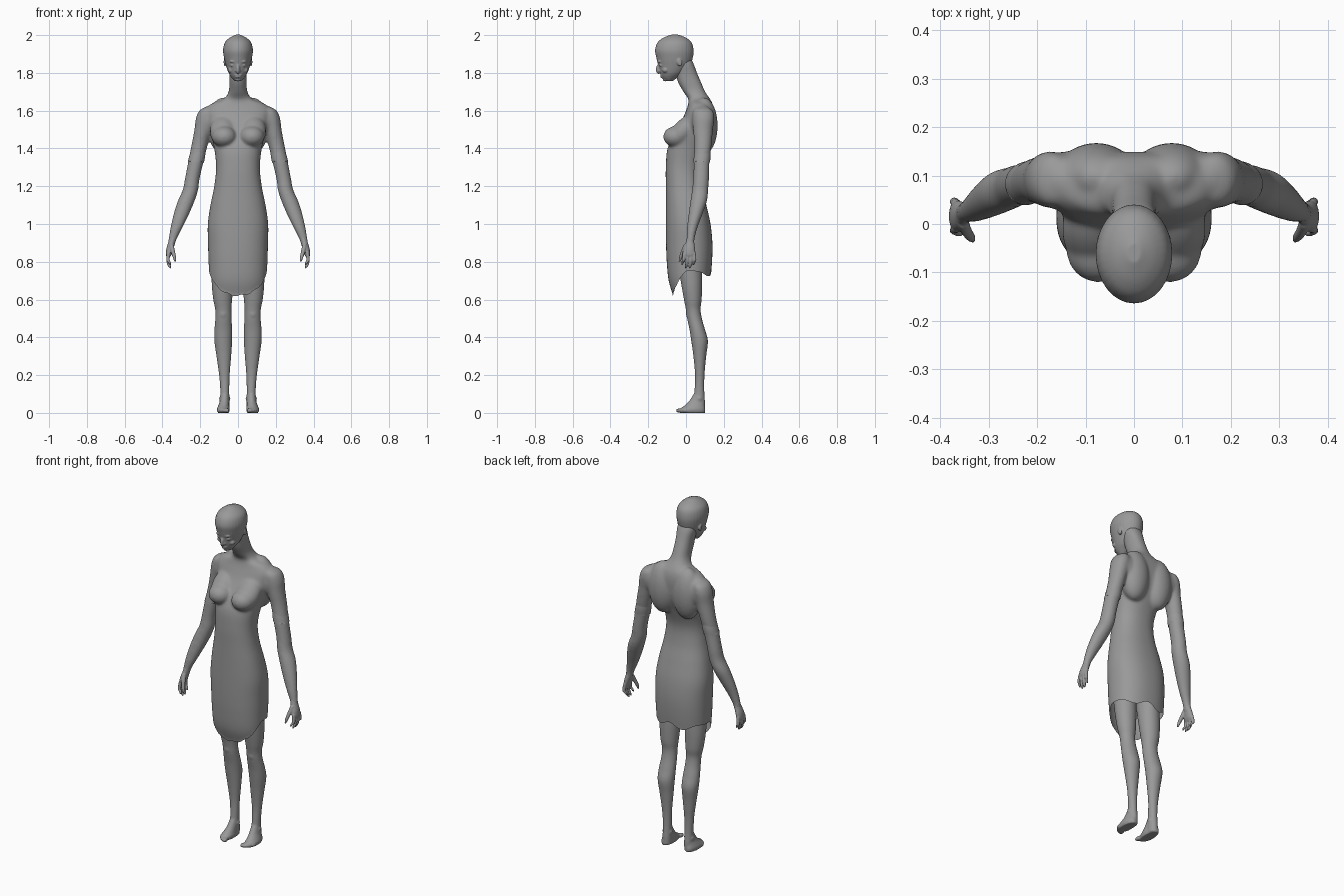
import bpy, bmesh
from math import cos, sin, pi, copysign
from mathutils import Matrix

grey = bpy.data.materials.new("dark_grey")
grey.diffuse_color = (.32, .32, .32, 1)


def catmull(rows, steps=5):
    """Smoothly resample rows of numbers."""
    out = []
    for i in range(len(rows) - 1):
        p0, p1 = rows[max(i - 1, 0)], rows[i]
        p2, p3 = rows[i + 1], rows[min(i + 2, len(rows) - 1)]
        for k in range(steps):
            t = k / steps
            out.append([0.5 * (2 * b + (c - a) * t + (2 * a - 5 * b + 4 * c - d) * t * t
                               + (3 * b - a - 3 * c + d) * t ** 3)
                        for a, b, c, d in zip(p0, p1, p2, p3)])
    out.append(list(rows[-1]))
    return out


def loft(bm, rows, side=1, n=2.0, segs=32, caps=True):
    """Stack rounded rings (z, cx, cy, rx, ry)."""
    rings = []
    for z, cx, cy, rx, ry in catmull(rows):
        ring = []
        for k in range(segs):
            c, s = cos(2 * pi * k / segs), sin(2 * pi * k / segs)
            x = cx + rx * copysign(abs(c) ** (2 / n), c)
            y = cy + ry * copysign(abs(s) ** (2 / n), s)
            ring.append(bm.verts.new((side * x, y, z)))
        rings.append(ring)
    for a, b in zip(rings, rings[1:]):
        for k in range(segs):
            j = (k + 1) % segs
            bm.faces.new((a[k], a[j], b[j], b[k]))
    if caps:
        bm.faces.new(rings[0])
        bm.faces.new(rings[-1])


def span(rows):
    """Turn (z, half width, front y, back y) into centred rings."""
    return [(z, 0, (f + b) / 2, w, (b - f) / 2) for z, w, f, b in rows]


def blob(bm, loc, size, tilt=0):
    m = Matrix.Translation(loc) @ Matrix.Rotation(tilt, 4, 'X') @ Matrix.Diagonal((*size, 1))
    bmesh.ops.create_uvsphere(bm, u_segments=24, v_segments=16, radius=1, matrix=m)


def finish(name, bm, voxel=None, smooth=4):
    bmesh.ops.recalc_face_normals(bm, faces=bm.faces)
    me = bpy.data.meshes.new(name)
    bm.to_mesh(me)
    bm.free()
    ob = bpy.data.objects.new(name, me)
    bpy.context.collection.objects.link(ob)
    if voxel:
        r = ob.modifiers.new("blend", 'REMESH')
        r.mode, r.voxel_size = 'VOXEL', voxel
        s = ob.modifiers.new("soften", 'SMOOTH')
        s.factor, s.iterations = 0.5, smooth
        dg = bpy.context.evaluated_depsgraph_get()
        dg.update()
        ob.data = bpy.data.meshes.new_from_object(ob.evaluated_get(dg))
        ob.modifiers.clear()
    ob.data.materials.clear()
    ob.data.materials.append(grey)
    for p in ob.data.polygons:
        p.use_smooth = True
        p.material_index = 0
    return ob


# Torso with dress, neck, chest, shoulder blades and arms
bm = bmesh.new()
loft(bm, span([
    (0.54, .125, -.045, .10), (0.62, .135, -.068, .115), (0.70, .15, -.092, .128),
    (0.80, .156, -.102, .138), (0.90, .159, -.106, .14), (1.00, .16, -.107, .13),
    (1.10, .146, -.107, .108), (1.20, .126, -.107, .085), (1.30, .116, -.107, .08),
    (1.40, .126, -.098, .11), (1.48, .145, -.062, .14), (1.55, .162, -.022, .148),
    (1.60, .172, 0.0, .148), (1.637, .14, .012, .14), (1.662, .076, .012, .127),
    (1.70, .05, -.014, .102), (1.75, .046, -.042, .08), (1.80, .047, -.057, .059),
    (1.85, .052, -.07, .04), (1.89, .04, -.07, .02)]), n=2.3, segs=48)
for s in (1, -1):
    blob(bm, (s * .074, -.053, 1.462), (.066, .068, .056))
    blob(bm, (s * .079, -.012, 1.492), (.07, .058, .105), -.75)
    blob(bm, (s * .078, .096, 1.52), (.085, .072, .15))
    blob(bm, (s * .14, .088, 1.545), (.068, .062, .085))
    loft(bm, [(1.618, .155, .085, .02, .03), (1.60, .165, .09, .04, .052),
              (1.56, .174, .092, .049, .058), (1.50, .184, .09, .047, .053),
              (1.42, .203, .09, .043, .046), (1.33, .223, .083, .041, .042),
              (1.24, .242, .08, .039, .042), (1.18, .252, .075, .041, .043),
              (1.12, .275, .067, .045, .044), (1.05, .301, .05, .041, .037),
              (.98, .326, .033, .032, .028), (.92, .346, .024, .022, .022),
              (.87, .357, .02, .018, .024)], s)
body = finish("torso_dress_arms", bm, .006, 20)


# Cut the dress open at a ragged hem, low in front and high behind
def hem(x, y):
    t = min(max((y + .07) / .07, 0), 1)
    front = .62 + 2.5 * x * x + .005 * sin(90 * x)
    back = .738 + .014 * sin(42 * x + 1)
    return front * (1 - t) + back * t


bm = bmesh.new()
bm.from_mesh(body.data)
low = [v for v in bm.verts if abs(v.co.x) < .2 and v.co.z < hem(v.co.x, v.co.y)]
bmesh.ops.delete(bm, geom=low, context='VERTS')
for v in bm.verts:
    if v.is_boundary:
        v.co.z = hem(v.co.x, v.co.y)
bm.to_mesh(body.data)
bm.free()

# Head with brow, eyes, nose, lips and ears
bm = bmesh.new()
loft(bm, span([
    (1.757, .018, -.108, -.07), (1.775, .034, -.126, -.045), (1.80, .05, -.137, -.01),
    (1.84, .064, -.147, .022), (1.88, .074, -.157, .036), (1.92, .079, -.164, .04),
    (1.96, .07, -.151, .03), (1.985, .046, -.122, .003), (2.002, .014, -.08, -.04)]))
blob(bm, (0, -.143, 1.822), (.011, .016, .028), -.15)
blob(bm, (0, -.142, 1.811), (.016, .011, .009))
blob(bm, (0, -.128, 1.787), (.02, .009, .005))
blob(bm, (0, -.126, 1.777), (.017, .009, .005))
blob(bm, (0, -.11, 1.765), (.016, .013, .01))
for s in (1, -1):
    blob(bm, (s * .029, -.130, 1.84), (.013, .012, .007))
    blob(bm, (s * .023, -.139, 1.86), (.021, .011, .007))
    blob(bm, (s * .035, -.108, 1.815), (.02, .018, .016))
    blob(bm, (s * .069, -.035, 1.857), (.007, .014, .023), .3)
finish("head", bm, .0035, 4)

for s in (1, -1):
    side = "left" if s > 0 else "right"

    # Hand: palm, four fingers and a thumb
    bm = bmesh.new()
    loft(bm, [(.93, .344, .024, .018, .019), (.90, .352, .021, .018, .023),
              (.87, .361, .018, .018, .03), (.84, .367, .016, .015, .033),
              (.825, .369, .016, .009, .028)], s)
    for k, tip in enumerate((.783, .765, .765, .783)):
        y, d = -.009 + .017 * k, (k - 1.5) * .003
        loft(bm, [(.85, .367, y, .0095, .009), (.81, .371, y + d, .0095, .0085),
                  (tip + .015, .364, y + d - .004, .0085, .008),
                  (tip, .357, y + d - .008, .004, .004)], s, segs=12)
    loft(bm, [(.895, .353, .004, .012, .013), (.86, .346, -.014, .0115, .0115),
              (.825, .337, -.027, .0095, .0095), (.80, .332, -.034, .004, .005)], s, segs=12)
    finish(side + "_hand", bm, .0035, 2)

    # Short sleeve edge
    bm = bmesh.new()
    loft(bm, [(1.40, .208, .088, .038, .041), (1.36, .216, .086, .042, .044),
              (1.327, .223, .083, .043, .044)], s, caps=False)
    for v in bm.verts:
        if v.co.z < 1.328:
            v.co.z += .006 * sin(150 * v.co.y)
    finish(side + "_sleeve_edge", bm)

    # Leg with foot and toes
    bm = bmesh.new()
    loft(bm, [(.95, .075, .02, .06, .08), (.80, .08, .02, .06, .065),
              (.68, .082, .03, .057, .055), (.60, .081, .036, .05, .047),
              (.55, .078, .038, .043, .039), (.50, .077, .045, .043, .039),
              (.44, .078, .06, .047, .041),
              (.38, .078, .072, .047, .044), (.30, .075, .073, .039, .034),
              (.20, .072, .073, .028, .025), (.12, .07, .071, .024, .026),
              (.05, .07, .07, .025, .031), (.003, .07, .07, .024, .031)], s)
    blob(bm, (s * .078, .022, .525), (.026, .022, .032))
    loft(bm, [(0, .077, .035, .03, .066), (.018, .078, .032, .034, .07),
              (.035, .076, .043, .03, .056), (.06, .072, .056, .025, .042),
              (.10, .07, .068, .021, .027)], s)
    for e in (1, -1):
        blob(bm, (s * (.07 + e * .02), .07, .075), (.01, .014, .014))
    for k in range(5):
        blob(bm, (s * (.055 + .0125 * k), -.036 + .0024 * k * k, .012),
             (.009 - .0006 * k, .019, .012 - .0008 * k))
    finish(side + "_leg", bm, .005, 5)
